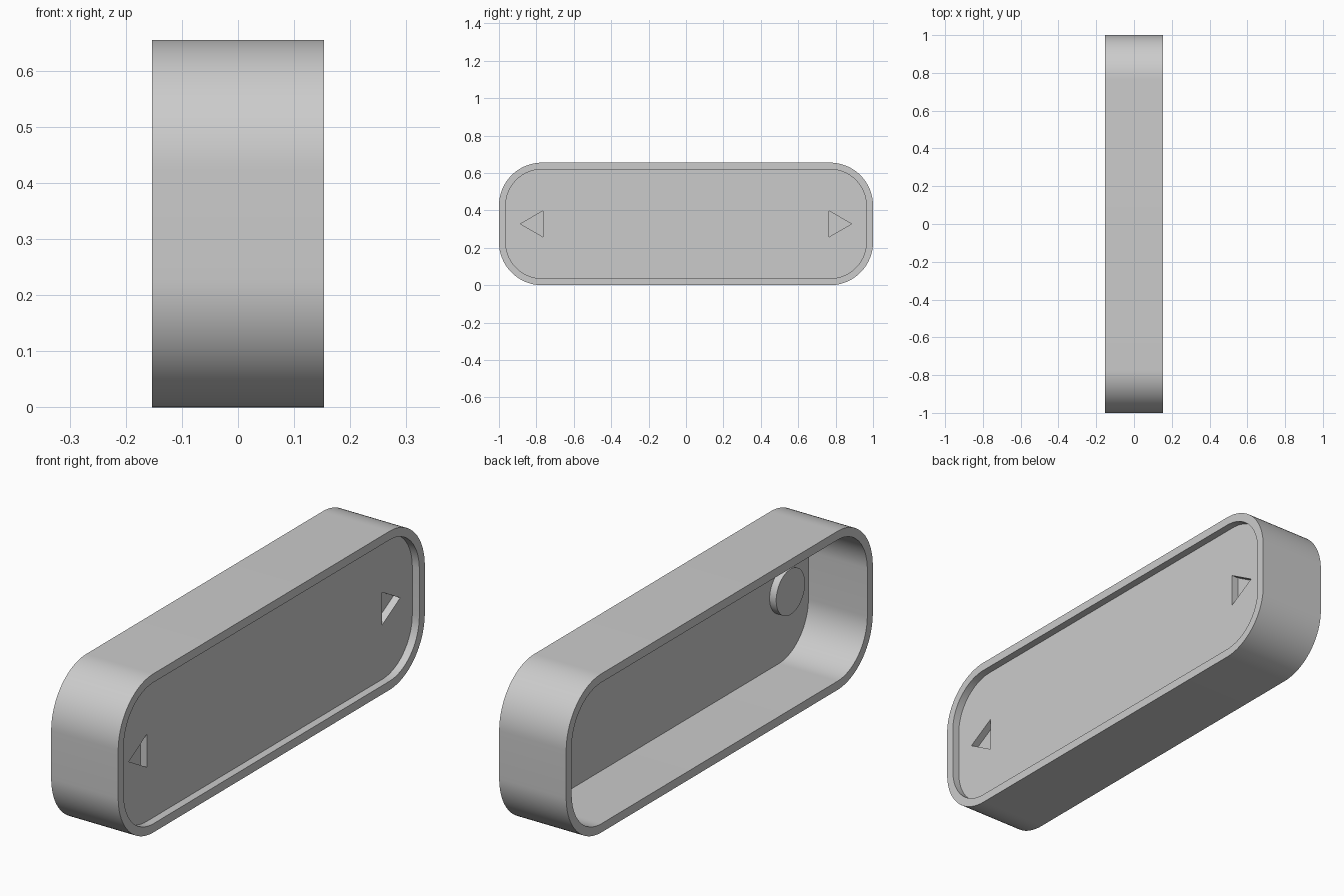
import bpy
import bmesh
from math import cos, sin, pi, radians
from mathutils import Vector

HALF_X, HALF_Y, HEIGHT = 0.153, 1.0, 0.655
MID_Z = HEIGHT / 2
CORNER, WALL = 0.23, 0.036
PANEL_FRONT, PANEL_BACK = 0.121, 0.116
BOSS_BACK, POCKET_FLOOR = 0.086, 0.09
MARK_Y = 0.805

cube = bpy.data.objects.get("Cube")
if cube:
    bpy.data.objects.remove(cube, do_unlink=True)

grey = bpy.data.materials.new("light grey")
grey.use_nodes = True
grey.diffuse_color = (0.6, 0.6, 0.6, 1)
grey.node_tree.nodes["Principled BSDF"].inputs["Base Color"].default_value = (0.6, 0.6, 0.6, 1)


def rounded_outline(inset, steps=24):
    """Rounded rectangle in (y, z), shrunk by inset."""
    r = CORNER - inset
    cy, cz = HALF_Y - CORNER, MID_Z - CORNER
    points = []
    for k, (sy, sz) in enumerate([(1, 1), (-1, 1), (-1, -1), (1, -1)]):
        for i in range(steps + 1):
            a = (k + i / steps) * pi / 2
            points.append((sy * cy + r * cos(a), MID_Z + sz * cz + r * sin(a)))
    return points


def polygon_outline(y, radius, sides, start=0.0):
    angles = [start + 2 * pi * i / sides for i in range(sides)]
    return [(y + radius * cos(a), MID_Z + radius * sin(a)) for a in angles]


def prism(name, outline, x0, x1, hole=None):
    """Extrude a (y, z) outline along x, with an optional matching hole."""
    bm = bmesh.new()

    def ring(points, x):
        return [bm.verts.new(Vector((x, y, z))) for y, z in points]

    def bridge(a, b):
        n = len(a)
        for i in range(n):
            j = (i + 1) % n
            bm.faces.new((a[i], a[j], b[j], b[i]))

    low, high = ring(outline, x0), ring(outline, x1)
    bridge(low, high)
    if hole:
        hole_low, hole_high = ring(hole, x0), ring(hole, x1)
        bridge(hole_low, hole_high)
        bridge(low, hole_low)
        bridge(high, hole_high)
    else:
        bm.faces.new(low)
        bm.faces.new(high)
    bmesh.ops.recalc_face_normals(bm, faces=bm.faces)
    mesh = bpy.data.meshes.new(name)
    bm.to_mesh(mesh)
    bm.free()
    mesh.materials.append(grey)
    obj = bpy.data.objects.new(name, mesh)
    bpy.context.collection.objects.link(obj)
    return obj


def activate(obj):
    bpy.ops.object.select_all(action="DESELECT")
    obj.select_set(True)
    bpy.context.view_layer.objects.active = obj


def combine(target, tool, operation):
    tool.hide_render = True
    mod = target.modifiers.new(operation.lower(), "BOOLEAN")
    mod.operation, mod.solver, mod.object = operation, "EXACT", tool
    activate(target)
    bpy.ops.object.modifier_apply(modifier=mod.name)
    bpy.data.objects.remove(tool, do_unlink=True)


# Outer wall, open on one side
frame = prism("outer_frame", rounded_outline(0), -HALF_X, HALF_X, rounded_outline(WALL))

# Thin recessed panel, its edge let into the wall
panel = prism("recessed_panel", rounded_outline(WALL - 0.004), PANEL_BACK, PANEL_FRONT)

# Round bosses behind the panel, each holding a triangular pocket pointing outward
for side in (-1, 1):
    y = side * MARK_Y
    boss = prism("boss", polygon_outline(y, 0.094, 64), BOSS_BACK, (PANEL_BACK + PANEL_FRONT) / 2)
    combine(panel, boss, "UNION")
    pocket = prism("pocket_cutter", polygon_outline(y, 0.08, 3, 0 if side > 0 else pi),
                   POCKET_FLOOR, HALF_X)
    combine(panel, pocket, "DIFFERENCE")

for obj in (frame, panel):
    activate(obj)
    bpy.ops.object.shade_smooth_by_angle(angle=radians(30))
